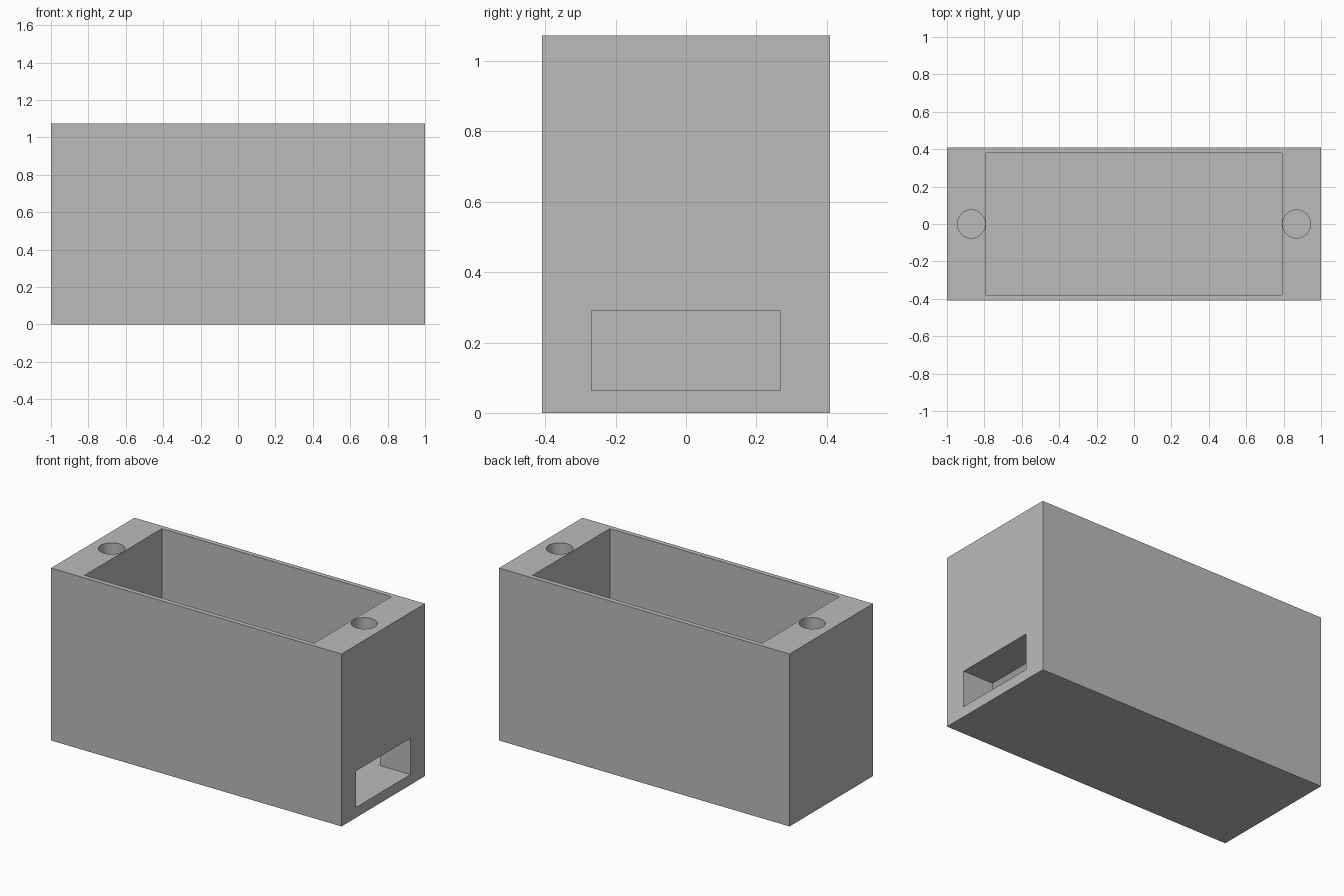
import bpy

if "Cube" in bpy.data.objects:
    bpy.data.objects.remove(bpy.data.objects["Cube"], do_unlink=True)

HEIGHT = 1.073
FLOOR = 0.064
CAVITY_X = 0.79
HOLE_DEPTH = 0.4

grey = bpy.data.materials.new("plain_grey")
grey.use_nodes = True
colour = (0.5, 0.5, 0.5, 1)
grey.diffuse_color = colour
grey.node_tree.nodes["Principled BSDF"].inputs["Base Color"].default_value = colour


def box(name, low, high):
    """Box spanning two opposite corners."""
    centre = [(a + b) / 2 for a, b in zip(low, high)]
    bpy.ops.mesh.primitive_cube_add(size=1, location=centre)
    obj = bpy.context.object
    obj.name = name
    obj.scale = [b - a for a, b in zip(low, high)]
    bpy.ops.object.transform_apply(location=True, rotation=False, scale=True)
    obj.data.materials.append(grey)
    return obj


def cut(target, cutter):
    """Subtract the cutter from the target, then discard it."""
    mod = target.modifiers.new(cutter.name, "BOOLEAN")
    mod.operation = "DIFFERENCE"
    mod.solver = "EXACT"
    mod.object = cutter
    bpy.context.view_layer.objects.active = target
    bpy.ops.object.modifier_apply(modifier=mod.name)
    bpy.data.objects.remove(cutter, do_unlink=True)


# Solid outer block
housing = box("housing", (-1, -0.41, 0), (1, 0.41, HEIGHT))

# Open-topped cavity joined with the side opening at floor level
cavity = box("cavity_cutter", (-CAVITY_X, -0.38, FLOOR), (CAVITY_X, 0.38, HEIGHT + 0.1))
cut(housing, cavity)
opening = box("opening_cutter", (CAVITY_X - 0.1, -0.268, FLOOR), (1.1, 0.268, 0.29))
cut(housing, opening)

# Blind screw holes in both end walls
for side in (-1, 1):
    bpy.ops.mesh.primitive_cylinder_add(
        vertices=48, radius=0.075, depth=HOLE_DEPTH * 2,
        location=(side * 0.87, 0, HEIGHT))
    hole = bpy.context.object
    hole.name = "screw_hole_cutter"
    hole.data.materials.append(grey)
    cut(housing, hole)

# Flat faces with smooth hole walls
bpy.ops.object.select_all(action="DESELECT")
housing.select_set(True)
bpy.context.view_layer.objects.active = housing
bpy.ops.object.shade_smooth_by_angle()
